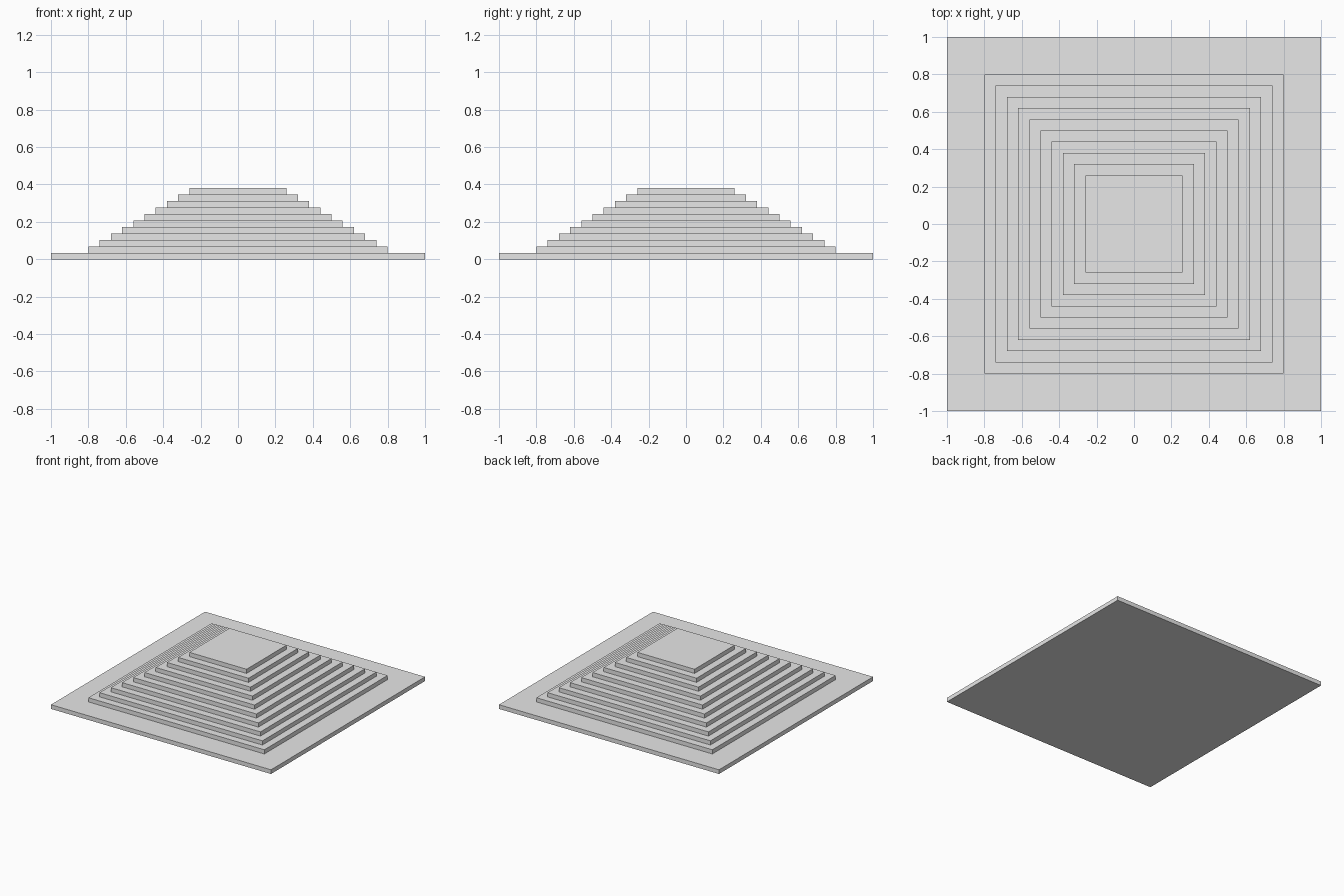
import bpy

cube = bpy.data.objects.get("Cube")
if cube:
    bpy.data.objects.remove(cube, do_unlink=True)

# Single stone colour
stone = bpy.data.materials.new("light_grey_stone")
stone.use_nodes = True
colour = (0.8, 0.8, 0.8, 1.0)
stone.diffuse_color = colour
stone.node_tree.nodes["Principled BSDF"].inputs["Base Color"].default_value = colour

STEPS = 10
HEIGHT = 0.38
LAYER = HEIGHT / (STEPS + 1)


def slab(name, half_width, level):
    """Square slab resting on the given layer level."""
    bpy.ops.mesh.primitive_cube_add(size=1, location=(0, 0, (level + 0.5) * LAYER))
    obj = bpy.context.object
    obj.name = name
    obj.scale = (2 * half_width, 2 * half_width, LAYER)
    bpy.ops.object.transform_apply(location=False, rotation=False, scale=True)
    obj.data.materials.append(stone)
    return obj


# Wide ground plinth
slab("base_plinth", 1.0, 0)

# Terraces, each set back evenly from the one below
for i in range(STEPS):
    name = "top_platform" if i == STEPS - 1 else f"terrace_step_{i + 1}"
    slab(name, 0.8 - 0.06 * i, i + 1)
